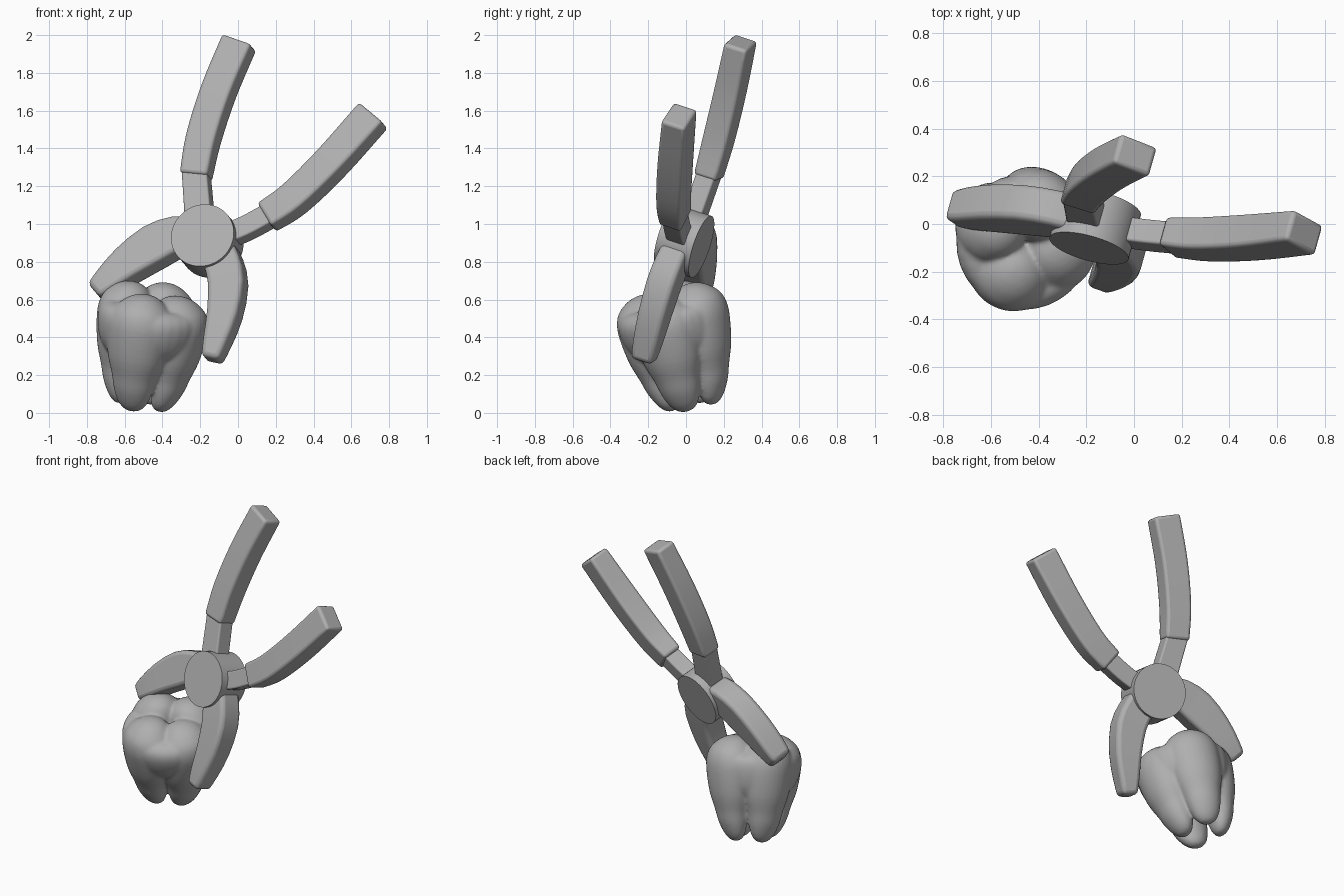
import bpy, bmesh, math
from mathutils import Vector, Matrix

if "Cube" in bpy.data.objects:
    bpy.data.objects.remove(bpy.data.objects["Cube"])

grey = bpy.data.materials.new("grey")
grey.diffuse_color = (0.43, 0.43, 0.43, 1)
grey.use_nodes = True
grey.node_tree.nodes["Principled BSDF"].inputs["Base Color"].default_value = grey.diffuse_color

# plane the pliers lie in
N = Vector((-0.255, -0.915, 0.302)).normalized()
PIVOT = Vector((-0.163, -0.01, 0.91))


def on_plane(x, z):
    y = PIVOT.y - (N.x * (x - PIVOT.x) + N.z * (z - PIVOT.z)) / N.y
    return Vector((x, y, z))


def finish(bm, name, angle=40):
    bmesh.ops.recalc_face_normals(bm, faces=bm.faces)
    me = bpy.data.meshes.new(name)
    bm.to_mesh(me)
    bm.free()
    ob = bpy.data.objects.new(name, me)
    bpy.context.collection.objects.link(ob)
    me.materials.append(grey)
    bpy.ops.object.select_all(action='DESELECT')
    ob.select_set(True)
    bpy.context.view_layer.objects.active = ob
    bpy.ops.object.shade_smooth_by_angle(angle=math.radians(angle))
    return ob


def smooth_path(pts, n=4):
    # Catmull-Rom through points of any dimension
    p = [Vector(q) for q in pts]
    p = [2 * p[0] - p[1]] + p + [2 * p[-1] - p[-2]]
    out = []
    for i in range(1, len(p) - 2):
        a, b, c, d = p[i - 1:i + 3]
        for k in range(n):
            t = k / n
            out.append(0.5 * (2 * b + (c - a) * t + (2 * a - 5 * b + 4 * c - d) * t * t
                              + (3 * b - a - 3 * c + d) * t ** 3))
    return out + [p[-2]]


def skin(bm, rings):
    n = len(rings[0])
    for r0, r1 in zip(rings, rings[1:]):
        for k in range(n):
            bm.faces.new((r0[k], r0[(k + 1) % n], r1[(k + 1) % n], r1[k]))
    bm.faces.new(rings[0])
    bm.faces.new(rings[-1])


def bar(name, pts, bevel, n=4):
    # rectangular section (x, z, half width, half depth) swept in the pliers plane
    path = smooth_path(pts, n)
    cen = [on_plane(q[0], q[1]) for q in path]
    bm = bmesh.new()
    rings = []
    for i, q in enumerate(path):
        d = cen[min(i + 1, len(cen) - 1)] - cen[max(i - 1, 0)]
        s = N.cross(d).normalized()
        rings.append([bm.verts.new(cen[i] + s * q[2] * a + N * q[3] * b)
                      for a, b in ((-1, -1), (1, -1), (1, 1), (-1, 1))])
    skin(bm, rings)
    ob = finish(bm, name)
    m = ob.modifiers.new("round", 'BEVEL')
    m.width, m.segments, m.angle_limit = bevel, 3, math.radians(50)
    m.use_clamp_overlap = False
    return ob


# handles and their necks
bar("upper_handle", [(-0.223, 1.25, .077, .064), (-0.183, 1.45, .082, .070),
                     (-0.103, 1.70, .084, .070), (0.007, 1.962, .086, .066)], .018)
bar("lower_handle", [(0.152, 1.035, .077, .064), (0.30, 1.135, .081, .072),
                     (0.50, 1.33, .084, .074), (0.717, 1.575, .088, .068)], .018)
bar("upper_neck", [(-0.20, 1.0, .072, .053), (-0.21, 1.13, .07, .053), (-0.222, 1.28, .068, .053)], .01)
bar("lower_neck", [(-0.10, 0.92, .055, .053), (0.04, 0.975, .056, .053), (0.18, 1.05, .056, .053)], .01)

# jaws
bar("left_jaw", [(-0.22, 0.93, .09, .078), (-0.32, 0.93, .10, .078), (-0.44, 0.878, .110, .078),
                 (-0.58, 0.782, .094, .078), (-0.69, 0.688, .070, .075), (-0.752, 0.635, .052, .066)], .026, 2)
bar("right_jaw", [(-0.11, 0.87, .09, .072), (-0.075, 0.79, .097, .076), (-0.052, 0.68, .097, .078),
                  (-0.07, 0.52, .085, .075), (-0.108, 0.38, .067, .07), (-0.138, 0.278, .05, .06)], .026, 2)

# pivot disc
bm = bmesh.new()
rot = N.to_track_quat('Z', 'Y').to_matrix().to_4x4()
bmesh.ops.create_cone(bm, cap_ends=True, segments=48, radius1=.172, radius2=.172, depth=.2,
                      matrix=Matrix.Translation(PIVOT) @ rot)
finish(bm, "pivot")

# tooth: four cusp-and-root lobes around a core, fused
AXIS = Vector((0.13, -0.22, 1)).normalized()
BASE = Vector((-0.525, 0.04, 0.03))
tilt = Vector((0, 0, 1)).rotation_difference(AXIS).to_matrix()
# height, offset from axis, radius, tangential stretch
LOBE = [(0, .12, .012, 1.2), (.012, .12, .035, 1.3), (.05, .127, .06, 1.3), (.12, .14, .083, 1.24),
        (.2, .148, .1, 1.2), (.3, .153, .128, 1.18), (.42, .156, .146, 1.16), (.51, .156, .150, 1.14),
        (.58, .152, .133, 1.08), (.63, .143, .09, 1), (.652, .14, .045, 1), (.658, .137, .01, 1)]
CORE = [(.2, .0, .08, 1), (.27, .008, .19, 1), (.34, .012, .25, 1), (.42, .016, .279, 1),
        (.5, .016, .286, 1), (.55, .012, .262, 1), (.57, .01, .2, 1), (.545, 0, .08, 1), (.535, 0, .01, 1)]
SEG = 32
bm = bmesh.new()
for deg, profile, size, tall in ((63, LOBE, 1, 1), (155, LOBE, .96, 1), (252, LOBE, 1.02, .97),
                                 (341, LOBE, 1.03, .96), (290, CORE, 1, 1)):
    turn = Matrix.Rotation(math.radians(deg), 3, 'Z')
    rings = []
    for h, off, r, st in smooth_path(profile, 3):
        rings.append([bm.verts.new(BASE + tilt @ turn @ Vector((
            (off + r * math.cos(math.tau * k / SEG)) * size,
            r * st * math.sin(math.tau * k / SEG) * size, h * tall))) for k in range(SEG)])
    skin(bm, rings)
tooth = finish(bm, "tooth", 180)
m = tooth.modifiers.new("fuse", 'REMESH')
m.mode, m.voxel_size, m.use_smooth_shade = 'VOXEL', 0.01, True
m = tooth.modifiers.new("soften", 'SMOOTH')
m.factor, m.iterations = 0.5, 8
